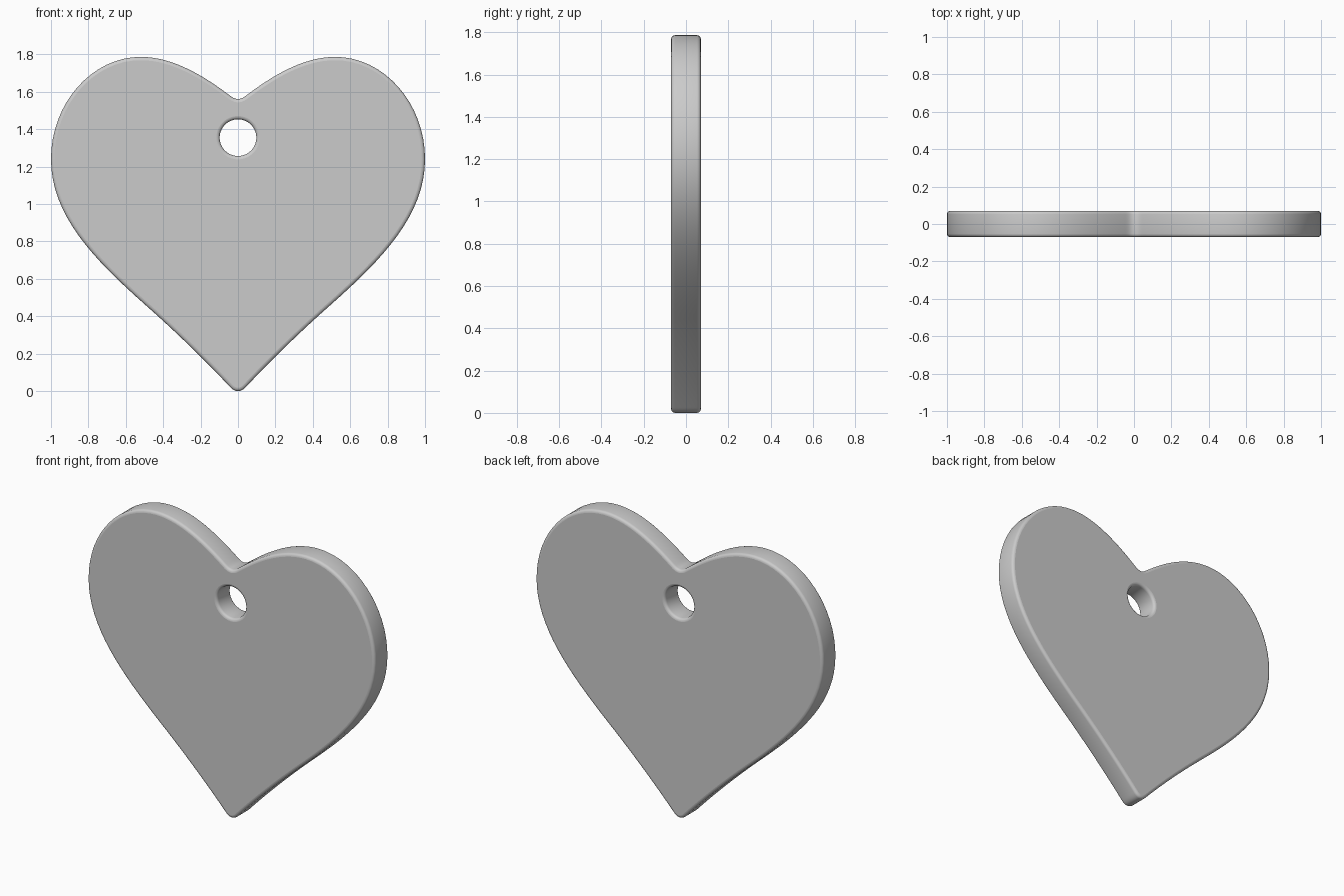
import bpy, math

if "Cube" in bpy.data.objects:
    bpy.data.objects.remove(bpy.data.objects["Cube"])

T, BEV = 0.07, 0.018   # half thickness, rounded edge

# Right half of the outline, tip to notch: (point, incoming handle, outgoing handle)
half = [
    ((0, 0), (-0.022, 0), (0.022, 0)),
    ((0.05, 0.03), (0.036, 0.015), (0.19, 0.18)),
    ((0.5, 0.465), (0.36, 0.342), (0.77, 0.705)),
    ((1, 1.24), (1, 0.94), (1, 1.54)),
    ((0.52, 1.787), (0.78, 1.787), (0.34, 1.787)),
    ((0.05, 1.585), (0.17, 1.675), (0.03, 1.57)),
    ((0, 1.562), (0.018, 1.562), (-0.018, 1.562)),
]


def flip(p):
    return (-p[0], p[1])


# Mirrored left half runs back from notch to tip
outline = half + [(flip(p), flip(b), flip(a)) for p, a, b in reversed(half[1:-1])]

# Hanging hole as a four-point circle
cz, r = 1.355, 0.098
k = r * 0.5523
hole = []
for i in range(4):
    c, s = math.cos(i * math.pi / 2), math.sin(i * math.pi / 2)
    x, z = r * c, cz + r * s
    hole.append(((x, z), (x + k * s, z - k * c), (x - k * s, z + k * c)))

curve = bpy.data.curves.new("heart_tag", 'CURVE')
curve.dimensions = '2D'
curve.fill_mode = 'BOTH'
curve.resolution_u = 16
curve.extrude = T - BEV
curve.bevel_depth = BEV
curve.bevel_resolution = 3
curve.offset = -BEV


def add_loop(points):
    sp = curve.splines.new('BEZIER')
    sp.bezier_points.add(len(points) - 1)
    for bp, (p, a, b) in zip(sp.bezier_points, points):
        bp.handle_left_type = bp.handle_right_type = 'FREE'
        bp.co, bp.handle_left, bp.handle_right = (*p, 0), (*a, 0), (*b, 0)
    sp.use_cyclic_u = True


add_loop(outline)
add_loop(hole)

# Stand the tag upright and turn it into a mesh
tag = bpy.data.objects.new("heart_tag", curve)
bpy.context.collection.objects.link(tag)
tag.rotation_euler.x = math.pi / 2
bpy.context.view_layer.objects.active = tag
tag.select_set(True)
bpy.ops.object.convert(target='MESH')
tag = bpy.context.object
bpy.ops.object.transform_apply(location=False, rotation=True, scale=False)
bpy.ops.object.shade_smooth_by_angle(angle=math.radians(40))
